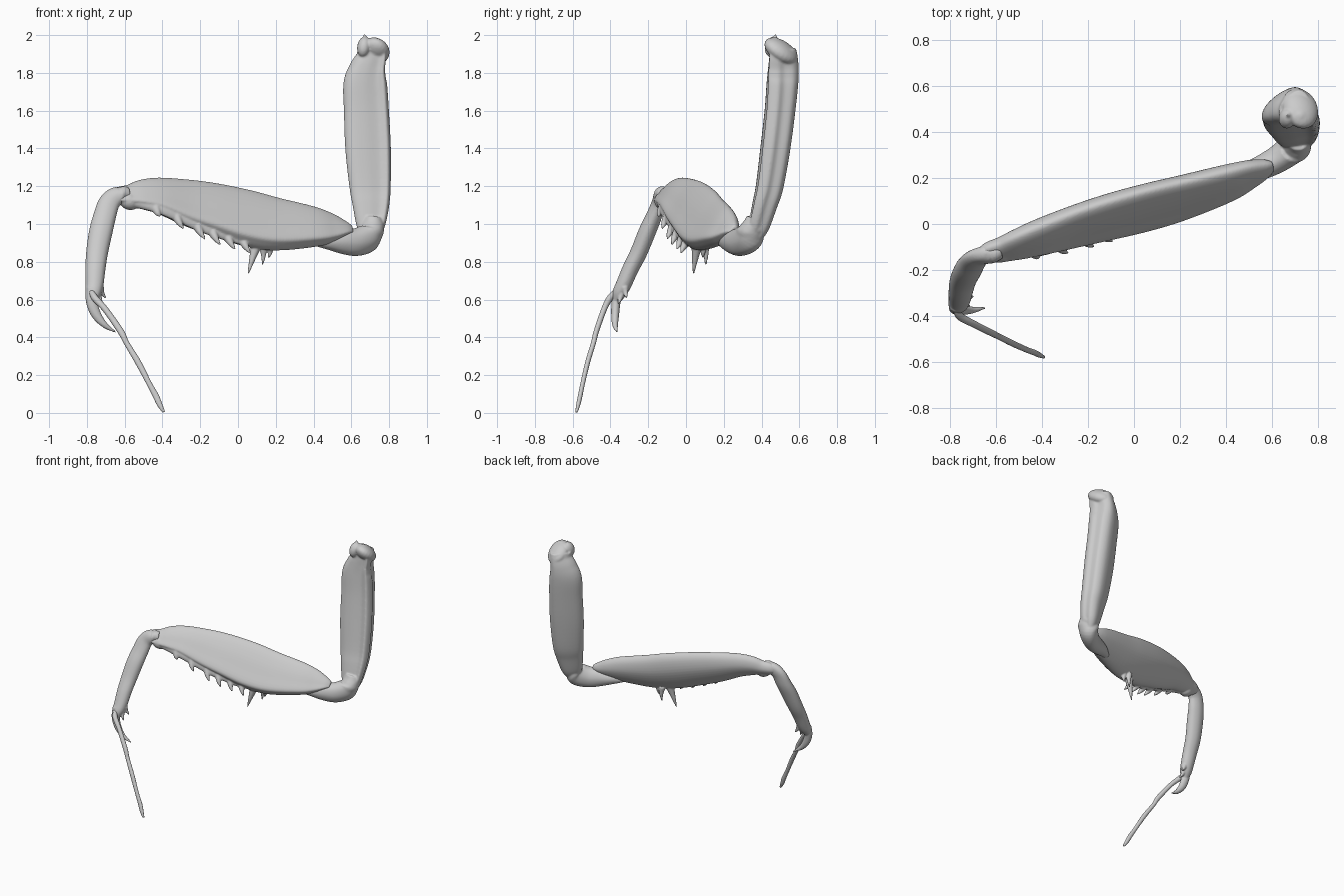
import bpy, bmesh, math
from mathutils import Vector, Euler

shell = bpy.data.materials.new("shell_grey")
shell.diffuse_color = (0.6, 0.6, 0.6, 1)


def spline(p0, p1, p2, p3, t):
    # Catmull-Rom on tuples of any length
    return [0.5 * (2 * b + (c - a) * t + (2 * a - 5 * b + 4 * c - d) * t * t
                   + (3 * b - a - 3 * c + d) * t ** 3)
            for a, b, c, d in zip(p0, p1, p2, p3)]


def refine(pts, n, closed=False):
    out, m = [], len(pts)
    for i in range(m if closed else m - 1):
        pick = (lambda k: pts[k % m]) if closed else (lambda k: pts[max(0, min(m - 1, k))])
        for s in range(n):
            out.append(spline(pick(i - 1), pick(i), pick(i + 1), pick(i + 2), s / n))
    if not closed:
        out.append(list(pts[-1]))
    return out


def finish(name, bm):
    bmesh.ops.recalc_face_normals(bm, faces=bm.faces)
    me = bpy.data.meshes.new(name)
    bm.to_mesh(me)
    bm.free()
    me.materials.append(shell)
    for p in me.polygons:
        p.use_smooth = True
    ob = bpy.data.objects.new(name, me)
    bpy.context.collection.objects.link(ob)
    return ob


def fuse(name, parts, voxel=.006, rounds=3):
    # melt overlapping parts into one continuous skin
    bm = bmesh.new()
    for ob in parts:
        bm.from_mesh(ob.data)
        bpy.data.objects.remove(ob)
    ob = finish(name, bm)
    rm = ob.modifiers.new("skin", 'REMESH')
    rm.mode, rm.voxel_size, rm.use_smooth_shade = 'VOXEL', voxel, True
    sm = ob.modifiers.new("soften", 'SMOOTH')
    sm.factor, sm.iterations = .5, rounds
    return ob


ROUND = [(1, 0), (.71, .71), (0, 1), (-.71, .71), (-1, 0), (-.71, -.71), (0, -1), (.71, -.71)]


def loft(name, stations, up, profile=ROUND, n=6):
    # stations: x, y, z, half size along up, half size across
    rows = refine(stations, n)
    prof = refine(profile, 4, closed=True)
    bm = bmesh.new()
    rings = []
    for i, r in enumerate(rows):
        a, b = rows[max(0, i - 1)], rows[min(len(rows) - 1, i + 1)]
        t = (Vector(b[:3]) - Vector(a[:3])).normalized()
        u = Vector(up)
        u = (u - t * u.dot(t)).normalized()
        v = u.cross(t)
        h, w = max(r[3], .001), max(r[4], .001)
        rings.append([bm.verts.new(Vector(r[:3]) + u * (h * p) + v * (w * q)) for p, q in prof])
    k = len(prof)
    for A, B in zip(rings, rings[1:]):
        for j in range(k):
            bm.faces.new((A[j], A[(j + 1) % k], B[(j + 1) % k], B[j]))
    bm.faces.new(rings[0])
    bm.faces.new(rings[-1])
    return finish(name, bm)


def blob(name, loc, radii, rot=(0, 0, 0)):
    bm = bmesh.new()
    bmesh.ops.create_uvsphere(bm, u_segments=24, v_segments=14, radius=1)
    e = Euler([math.radians(a) for a in rot]).to_matrix()
    for v in bm.verts:
        v.co = e @ Vector(c * r for c, r in zip(v.co, radii)) + Vector(loc)
    return finish(name, bm)


def spine(name, base, mid, tip, r):
    return loft(name, [(*base, r, r), (*mid, r * .6, r * .6), (*tip, .004, .004)], (0.3, 1, 0.1), n=5)


# Upright shaft, wide on the right with a front ridge, slanted cup on top, elbow below
ridged = [(.93, 0), (1, .45), (.76, .95), (.42, .76), (-.2, .68), (-.75, .45),
          (-1, 0), (-.75, -.55), (-.1, -.95), (.55, -1), (.92, -.6)]
upper = [
    loft("shaft", [
        (.70, .36, .93, .05, .04), (.70, .375, .99, .075, .058), (.70, .402, 1.1, .097, .068),
        (.695, .427, 1.2, .109, .075), (.684, .456, 1.4, .12, .081), (.675, .48, 1.6, .118, .084),
        (.669, .492, 1.74, .114, .088), (.681, .498, 1.82, .094, .088), (.7, .5, 1.88, .076, .084),
        (.705, .497, 1.925, .074, .076)], (.96, .28, 0), ridged),
    blob("cup", (.724, .503, 1.915), (.08, .1, .052), (-34, 22, 0)),
    blob("lobe", (.667, .46, 1.938), (.036, .043, .056), (-15, 10, 0)),
    blob("lobe_right", (.722, .47, 1.952), (.042, .038, .036), (-25, 10, 0)),
    spine("point", (.675, .47, 1.97), (.672, .472, 1.988), (.67, .475, 2.006), .018),
    loft("elbow", [
        (.715, .37, 1.03, .05, .05), (.71, .355, .98, .068, .06), (.69, .33, .93, .08, .065),
        (.63, .285, .905, .075, .06), (.56, .248, .905, .065, .054), (.48, .215, .908, .045, .045),
        (.40, .18, .905, .02, .02)], (.45, .1, 1)),
    blob("elbow_knob", (.715, .372, .985), (.056, .056, .056))]
fuse("upper_segment", upper)

# Middle segment: leaning blade, flat front, rounded back, toothed edge beneath
blade = [(1, -.15), (.82, .22), (.35, .52), (-.2, .7), (-.72, .82), (-.9, .5),
         (-1, -.1), (-.8, -.6), (-.3, -.95), (.3, -1), (.8, -.65)]
middle = [loft("blade", [
    (.605, .252, .968, .022, .022), (.57, .24, .975, .046, .042), (.5, .215, .982, .084, .058),
    (.4, .177, .99, .116, .071), (.2, .114, 1.005, .152, .08), (.05, .074, 1.035, .162, .083),
    (-.1, .036, 1.075, .153, .082), (-.25, -.006, 1.112, .136, .077), (-.4, -.053, 1.15, .106, .071),
    (-.5, -.087, 1.158, .085, .062), (-.57, -.11, 1.152, .063, .053), (-.63, -.125, 1.15, .05, .045),
    (-.67, -.14, 1.14, .03, .03)], (0, .4, 1), blade),
    blob("knee_knob", (-.575, -.122, 1.12), (.055, .045, .045), (0, 20, 15))]

# Thin edge and the hooked teeth along it
teeth = [(-.43, -.135, 1.065, .5), (-.32, -.108, 1.02, .9), (-.21, -.078, .97, 1),
         (-.13, -.055, .94, 1), (-.05, -.027, .915, 1), (.03, -.005, .895, 1)]
edge = [(-.57, -.13, 1.12, .03, .03)]
edge += [(x, y + .032, z + .05, .064, .028) for x, y, z, d in teeth]
edge += [(.12, .05, .935, .05, .035), (.2, .085, .93, .02, .02)]
middle.append(loft("toothed_edge", edge, (0, .5, .85)))
for x, y, z, d in teeth:
    middle.append(spine("tooth", (x - .004, y + .012, z + .018),
                        (x + .013 * d, y - .009 * d, z - .018 * d),
                        (x + .036 * d, y - .021 * d, z - .05 * d), .027))
middle += [
    spine("long_spine", (.10, .06, .90), (.08, .05, .83), (.053, .039, .735), .032),
    spine("side_spine", (.13, .10, .89), (.135, .105, .84), (.13, .105, .785), .024),
    spine("short_spine", (.165, .09, .88), (.17, .09, .85), (.16, .09, .82), .022)]
fuse("middle_segment", middle, .0055, 2)

# Lower segment hanging from the knee, with hooked claw and spurs
lower = [
    loft("shin", [
        (-.58, -.115, 1.16, .035, .035), (-.63, -.13, 1.155, .048, .04), (-.68, -.145, 1.115, .056, .036),
        (-.706, -.17, 1.04, .06, .042), (-.726, -.205, .96, .062, .046), (-.746, -.25, .85, .058, .045),
        (-.755, -.295, .76, .053, .043), (-.76, -.33, .68, .048, .041), (-.767, -.355, .63, .041, .036),
        (-.768, -.37, .59, .022, .02)], (1, .1, .2)),
    loft("claw", [
        (-.775, -.355, .66, .03, .028), (-.775, -.37, .59, .03, .024), (-.75, -.375, .52, .026, .021),
        (-.705, -.375, .465, .016, .015), (-.648, -.365, .428, .004, .004)], (1, 0, .5)),
    spine("spur", (-.73, -.325, .66), (-.72, -.32, .635), (-.70, -.315, .608), .022),
    spine("rear_spur", (-.74, -.34, .635), (-.73, -.35, .6), (-.715, -.36, .575), .018)]
fuse("lower_segment", lower, .005, 2)

# Thin jointed foot
loft("foot", [
    (-.775, -.375, .64, .014, .014), (-.755, -.405, .605, .018, .017), (-.70, -.435, .545, .016, .015),
    (-.62, -.475, .43, .017, .014), (-.59, -.49, .37, .014, .013), (-.53, -.52, .27, .016, .013),
    (-.47, -.547, .155, .014, .012), (-.435, -.56, .09, .016, .012), (-.415, -.57, .045, .014, .011),
    (-.393, -.58, .005, .007, .006)], (1, 0, .5))
